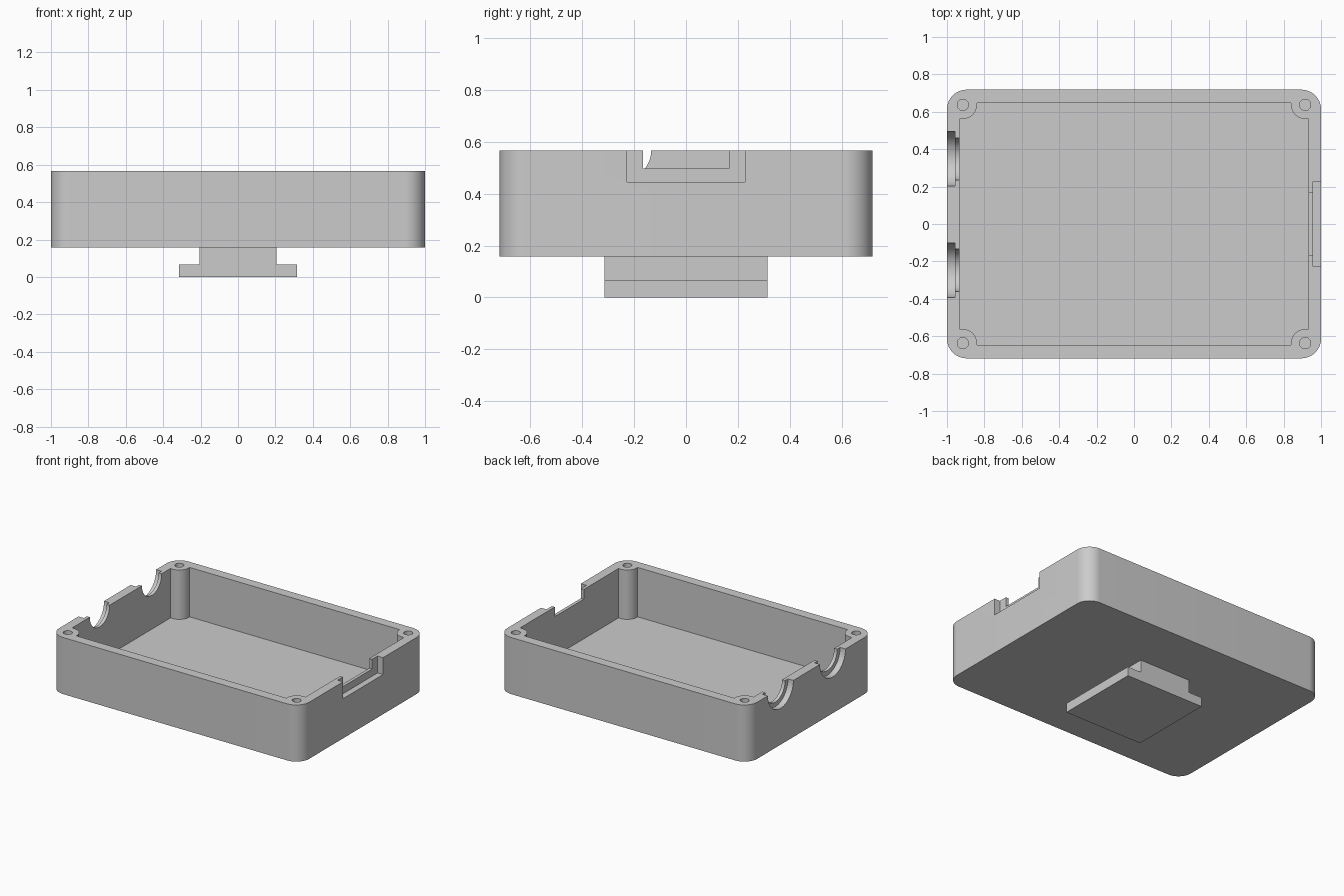
import bpy, bmesh
from math import cos, sin, pi, radians
from mathutils import Matrix

cube = bpy.data.objects.get("Cube")
if cube:
    bpy.data.objects.remove(cube, do_unlink=True)

grey = bpy.data.materials.new("plain grey")
grey.use_nodes = True
colour = (0.6, 0.6, 0.6, 1)
grey.diffuse_color = colour
grey.node_tree.nodes["Principled BSDF"].inputs["Base Color"].default_value = colour

BASE, FLOOR, RIM = 0.158, 0.21, 0.567


def arc(cx, cy, r, start, end, steps):
    angles = [radians(start + (end - start) * i / steps) for i in range(steps + 1)]
    return [(cx + r * cos(a), cy + r * sin(a)) for a in angles]


def four_corners(corner):
    """Mirror a +x +y corner path into a closed counter-clockwise outline."""
    flip = corner[::-1]
    return (corner + [(-x, y) for x, y in flip]
            + [(-x, -y) for x, y in corner] + [(x, -y) for x, y in flip])


def prism(name, outline, low, high):
    """Extrude an outline in z."""
    bm = bmesh.new()
    face = bm.faces.new([bm.verts.new((x, y, low)) for x, y in outline])
    top = bmesh.ops.extrude_face_region(bm, geom=[face])["geom"]
    bmesh.ops.translate(bm, vec=(0, 0, high - low),
                        verts=[v for v in top if isinstance(v, bmesh.types.BMVert)])
    bmesh.ops.recalc_face_normals(bm, faces=bm.faces)
    mesh = bpy.data.meshes.new(name)
    bm.to_mesh(mesh)
    bm.free()
    mesh.materials.append(grey)
    obj = bpy.data.objects.new(name, mesh)
    bpy.context.collection.objects.link(obj)
    return obj


def box(name, x0, x1, y0, y1, z0, z1):
    return prism(name, [(x0, y0), (x1, y0), (x1, y1), (x0, y1)], z0, z1)


def circle(cx, cy, r, steps=48):
    return arc(cx, cy, r, 0, 360, steps)[:-1]


def cut(body, cutter):
    cutter.hide_render = True
    mod = body.modifiers.new("cut", "BOOLEAN")
    mod.operation = "DIFFERENCE"
    mod.solver = "EXACT"
    mod.object = cutter
    bpy.context.view_layer.objects.active = body
    bpy.ops.object.modifier_apply(modifier=mod.name)
    bpy.data.objects.remove(cutter, do_unlink=True)


# Rounded tray
tray = prism("tray", four_corners(arc(0.895, 0.613, 0.105, 0, 90, 16)), BASE, RIM)

# Inner cavity, leaving a round screw post in each corner
post_x, post_y, post_r = 0.915, 0.637, 0.075
corner = ([(0.933, post_y - post_r)] + arc(post_x, post_y, post_r, 270, 180, 16)
          + [(post_x - post_r, 0.647)])
cut(tray, prism("cavity_cutter", four_corners(corner), FLOOR, 0.8))

# Screw holes
for sx in (-1, 1):
    for sy in (-1, 1):
        cut(tray, prism("screw_cutter", circle(sx * post_x, sy * post_y, 0.03, 32), 0.25, 0.8))

# Stepped rectangular notch in the left wall
cut(tray, box("notch_outer_cutter", 0.956, 1.2, -0.228, 0.228, 0.445, 0.8))
cut(tray, box("notch_inner_cutter", 0.85, 1.2, -0.166, 0.166, 0.497, 0.8))

# Stepped half-round cable ports in the right wall
for y in (0.348, -0.247):
    for radius, inner in ((0.146, -0.957), (0.113, -0.85)):
        port = prism("port_cutter", circle(0, 0, radius, 64), -1.2, inner)
        port.data.transform(Matrix.Translation((0, y, RIM)) @ Matrix.Rotation(pi / 2, 4, "Y"))
        cut(tray, port)

# Mounting foot: narrow stem on a wider plate
foot = box("foot_plate", -0.315, 0.315, -0.314, 0.314, 0, 0.067)
stem = box("foot_stem", -0.207, 0.205, -0.314, 0.314, 0.067, BASE)

# Smooth the round surfaces only
bpy.ops.object.select_all(action="DESELECT")
tray.select_set(True)
bpy.context.view_layer.objects.active = tray
bpy.ops.object.shade_smooth_by_angle(angle=radians(30))
